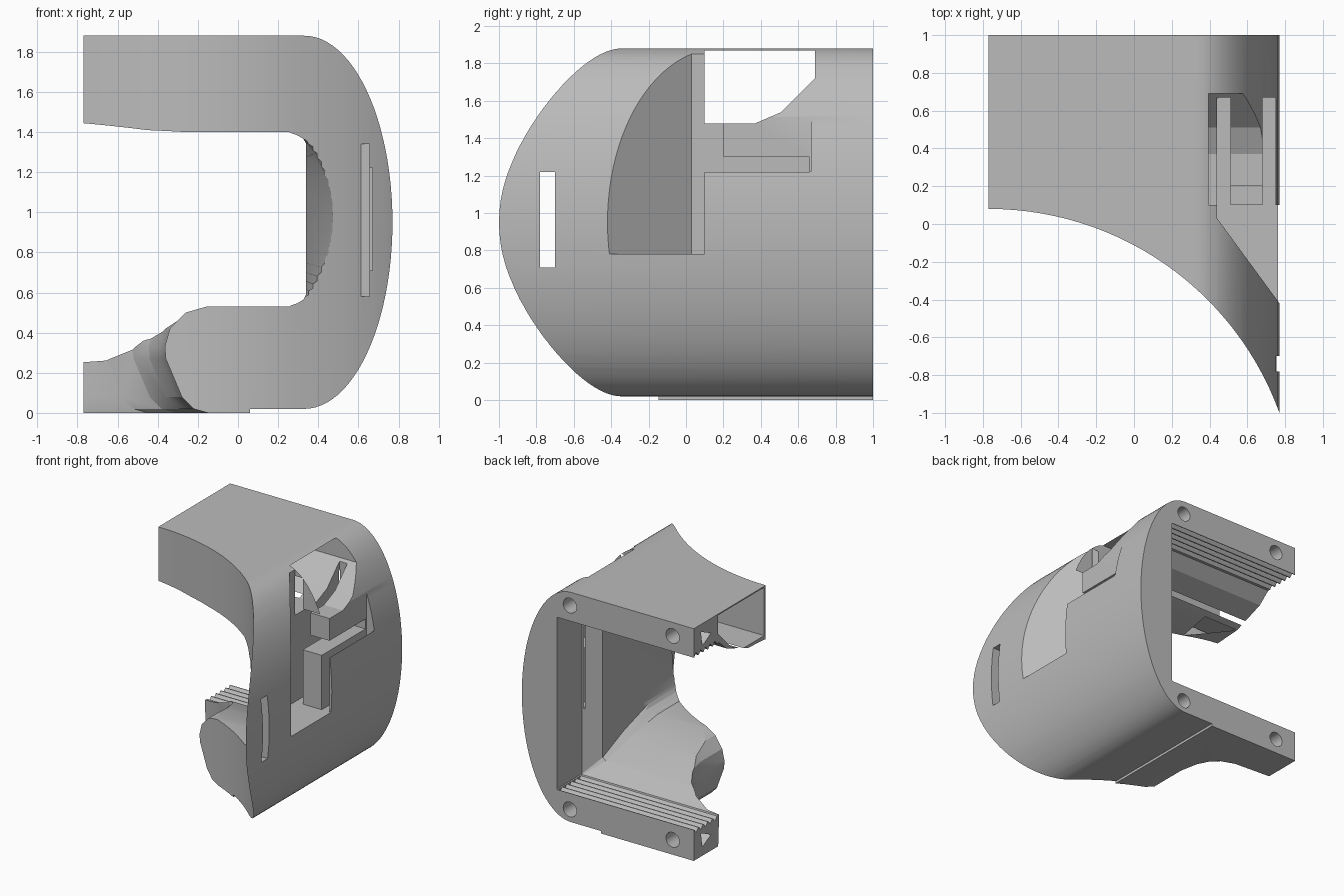
import bpy, bmesh, math

cube = bpy.data.objects.get("Cube")
if cube:
    bpy.data.objects.remove(cube)

grey = bpy.data.materials.new("plain grey")
grey.use_nodes = True
grey.diffuse_color = (0.5, 0.5, 0.5, 1)
grey.node_tree.nodes["Principled BSDF"].inputs["Base Color"].default_value = (0.5, 0.5, 0.5, 1)


def loft(name, rings):
    """Closed solid through matching rings of points."""
    bm = bmesh.new()
    loops = [[bm.verts.new(p) for p in ring] for ring in rings]
    n = len(loops[0])
    for a, b in zip(loops, loops[1:]):
        for i in range(n):
            j = (i + 1) % n
            bm.faces.new((a[i], a[j], b[j], b[i]))
    bm.faces.new(loops[0])
    bm.faces.new(loops[-1])
    bmesh.ops.recalc_face_normals(bm, faces=bm.faces)
    mesh = bpy.data.meshes.new(name)
    bm.to_mesh(mesh)
    bm.free()
    ob = bpy.data.objects.new(name, mesh)
    bpy.context.collection.objects.link(ob)
    return ob


def prism(name, points, axis, lo, hi):
    """Extrude a flat outline along one axis."""
    def place(p, t):
        q = list(p)
        q.insert("xyz".index(axis), t)
        return q
    return loft(name, [[place(p, t) for p in points] for t in (lo, hi)])


def box(name, x, y, z):
    return prism(name, [(x[0], y[0]), (x[1], y[0]), (x[1], y[1]), (x[0], y[1])], "z", *z)


def arc(cx, cz, a, b, start, end, n):
    for i in range(n + 1):
        t = math.radians(start + (end - start) * i / n)
        yield cx + a * math.cos(t), cz + b * math.sin(t)


def cut(cutter):
    cutter.hide_render = True
    mod = body.modifiers.new("cut", "BOOLEAN")
    mod.operation = "DIFFERENCE"
    mod.solver = "EXACT"
    mod.object = cutter
    bpy.context.view_layer.objects.active = body
    bpy.ops.object.modifier_apply(modifier=mod.name)
    bpy.data.objects.remove(cutter)


# Outer block with the bulging side
outline = [(-0.77, 0), (0.06, 0), (0.06, 0.02)]
outline += list(arc(0.33, 0.95, 0.44, 0.93, -90, 90, 48)) + [(-0.77, 1.88)]
body = prism("clamp_shell", outline, "y", -1.02, 1)

# Concave front
cut(prism("front_sweep", list(arc(-0.77, -1.558, 1.638, 1.638, 0, 357.5, 143)), "z", -1, 3))

# Main opening: wide at the back, tapering forward
rings = []
for y, x, low, high, c in ((1.1, 0.457, 0.25, 1.645, 0.005), (0.68, 0.457, 0.25, 1.645, 0.005),
                           (0.58, 0.34, 0.36, 1.56, 0.02), (0.31, 0.34, 0.455, 1.46, 0.04),
                           (0, 0.34, 0.53, 1.4, 0.06), (-1.1, 0.34, 0.53, 1.4, 0.06)):
    rings.append([(-0.9, y, low), (x - 1.4 * c, y, low), (x, y, low + c),
                  (x, y, high - c), (x - 1.4 * c, y, high), (-0.45, y, high),
                  (-0.9, y, high + (0.04 if y < 0.3 else 0))])
cut(loft("opening", rings))

# Flare of the side wall towards the front
curve = list(arc(0.23, 0.965, 0.25, 0.434, -90, 90, 24))
front, back = [(-0.3, -1.1, 0.54)], [(-0.3, 0.12, 0.54)]
for x, z in curve:
    inner = min(x, 0.338)
    front.append((x + (x - inner) * 0.9, -1.1, z))
    back.append((inner, 0.12, z))
front.append((-0.3, -1.1, 1.39))
back.append((-0.3, 0.12, 1.39))
cut(loft("flare", [front, back]))

# Rounded lower pod, blending back into the lower arm
pod = [(-2, -0.1), (-0.12, -0.1), (-0.15, 0), (-0.22, 0.02), (-0.28, 0.08), (-0.36, 0.27),
       (-0.365, 0.33), (-0.34, 0.42), (-0.26, 0.5), (-0.14, 0.535), (-0.14, 0.9), (-2, 0.9)]
cut(loft("pod_side", [[(x - s, y, z) for x, z in pod] for y, s in
                      ((-1, 0), (0.3, 0), (0.45, 0.03), (0.55, 0.08), (0.62, 0.16), (0.67, 0.3), (0.69, 0.6))]))

# Channel through the upper arm
cut(prism("upper_channel", [(0.1, 1.87), (0.69, 1.87), (0.69, 1.72), (0.51, 1.54), (0.37, 1.48), (0.1, 1.48)],
          "x", -1, 1))

# Side pocket with slanted face, and the slots round the two bars
cut(prism("side_pocket", [(0.44, 0.03), (0.44, 0.1), (0.9, 0.1), (0.9, -0.597)], "z", 0.78, 2))
for x in (0.44, 0.68):
    cut(box("bar_slot", (x, x + 0.07), (0.08, 0.67), (0.78, 1.8 if x < 0.5 else 1.7)))
cut(box("bar_gap", (0.445, 0.9), (0.085, 0.66), (1.22, 1.3)))
cut(box("bar_step", (0.445, 0.9), (0.085, 0.2), (1.25, 1.55)))
cut(box("skin_notch", (0.7, 0.9), (0.085, 0.66), (1.22, 1.52)))

# Strap slot near the front edge
cut(box("strap_slot", (0.5, 0.9), (-0.78, -0.7), (0.71, 1.22)))
cut(box("strap_recess", (0.6, 0.655), (-0.9, -0.68), (0.58, 1.34)))

# Gripping teeth, end sockets and screw holes on both arms
for base, way in ((0.25, -1), (1.645, 1)):
    for i in range(5):
        y = 0.7 + i * 0.06
        cut(prism("tooth_groove", [(y, base - way * 0.004), (y + 0.03, base + way * 0.032),
                                   (y + 0.058, base - way * 0.004)], "x", -1, 0.45))
for z in (0.07, 1.7):
    cut(prism("end_socket", [(0.91, z + 0.12), (0.78, z + 0.06), (0.89, z)], "x", -1, -0.65))
for x in (-0.58, 0.34):
    for z in (0.12, 1.77):
        cut(prism("screw_hole", list(arc(x, z, 0.06, 0.06, 0, 345, 23)), "y", 0.85, 1.1))

# Finish
body.data.materials.clear()
body.data.materials.append(grey)
for face in body.data.polygons:
    face.material_index = 0
bpy.ops.object.select_all(action="DESELECT")
body.select_set(True)
bpy.context.view_layer.objects.active = body
bpy.ops.object.shade_smooth_by_angle(angle=math.radians(20))
